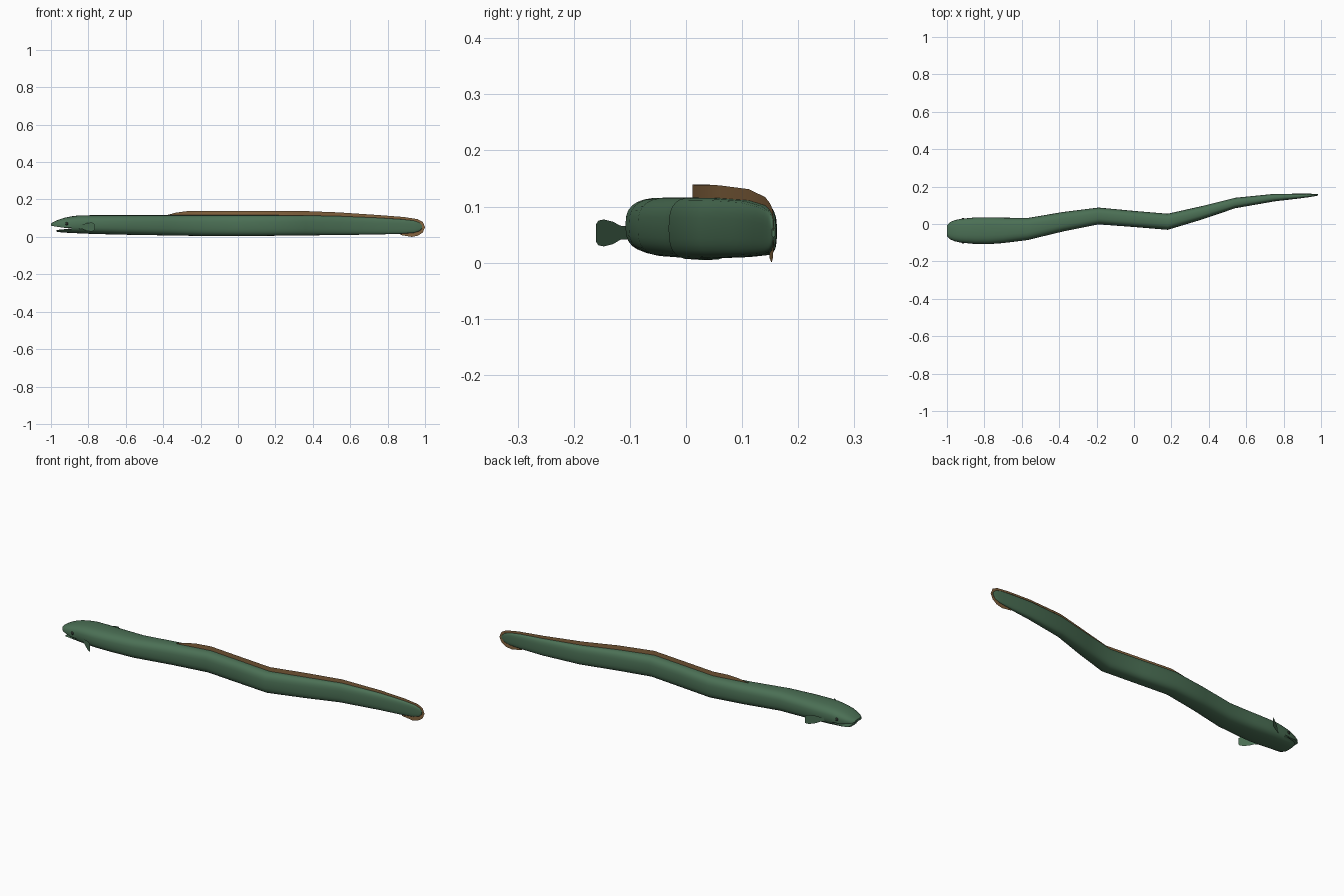
import bpy, bmesh, math

if "Cube" in bpy.data.objects:
    bpy.data.objects.remove(bpy.data.objects["Cube"])


def material(name, color):
    m = bpy.data.materials.new(name)
    m.diffuse_color = (*color, 1)
    m.use_nodes = True
    m.node_tree.nodes["Principled BSDF"].inputs["Base Color"].default_value = m.diffuse_color
    return m


GREEN = material("green_skin", (0.07, 0.16, 0.09))
BROWN = material("brown_fin", (0.24, 0.13, 0.05))
DARK = material("dark_eye", (0.02, 0.025, 0.02))
SIDES = 28


def finish(bm, name, mat, angle=40):
    bmesh.ops.recalc_face_normals(bm, faces=bm.faces)
    me = bpy.data.meshes.new(name)
    bm.to_mesh(me)
    bm.free()
    ob = bpy.data.objects.new(name, me)
    bpy.context.collection.objects.link(ob)
    me.materials.append(mat)
    bpy.ops.object.select_all(action='DESELECT')
    ob.select_set(True)
    bpy.context.view_layer.objects.active = ob
    bpy.ops.object.shade_smooth_by_angle(angle=math.radians(angle))
    return ob


def loft(name, stations, lows=None, highs=None):
    """Skin squarish oval sections (x, y, half width, bottom, top), optionally clipped in z."""
    bm = bmesh.new()
    rings = []
    for k, (x, y, hw, zb, zt) in enumerate(stations):
        ring = []
        for i in range(SIDES):
            a = 2 * math.pi * i / SIDES
            c, s = math.cos(a), math.sin(a)
            e = 2 / 2.8
            yy = y + hw * math.copysign(abs(c) ** e, c)
            zz = (zb + zt) / 2 + (zt - zb) / 2 * math.copysign(abs(s) ** e, s)
            if lows:
                zz = max(zz, lows[k])
            if highs:
                zz = min(zz, highs[k])
            ring.append(bm.verts.new((x, yy, zz)))
        rings.append(ring)
    for a, b in zip(rings, rings[1:]):
        for i in range(SIDES):
            j = (i + 1) % SIDES
            bm.faces.new((a[i], a[j], b[j], b[i]))
    bm.faces.new(rings[0])
    bm.faces.new(rings[-1])
    return finish(bm, name, GREEN)


def strip(name, pairs, mat):
    """Thin sheet between an inner and an outer edge."""
    bm = bmesh.new()
    rows = [[bm.verts.new(p) for p in pair] for pair in pairs]
    for a, b in zip(rows, rows[1:]):
        bm.faces.new((a[0], a[1], b[1], b[0]))
    return finish(bm, name, mat)


# Body, bending along its length
HEAD_Y = -0.036
body = [
    (-0.89, HEAD_Y, 0.067, 0.021, 0.110), (-0.85, HEAD_Y, 0.071, 0.019, 0.115),
    (-0.78, HEAD_Y, 0.072, 0.016, 0.116), (-0.70, -0.034, 0.068, 0.014, 0.116),
    (-0.57, -0.027, 0.059, 0.011, 0.116), (-0.38, 0.012, 0.052, 0.008, 0.116),
    (-0.19, 0.043, 0.045, 0.005, 0.116), (0.0, 0.027, 0.043, 0.005, 0.116),
    (0.18, 0.012, 0.043, 0.006, 0.116), (0.36, 0.059, 0.036, 0.008, 0.115),
    (0.54, 0.112, 0.028, 0.010, 0.111), (0.75, 0.141, 0.020, 0.013, 0.102),
    (0.88, 0.149, 0.013, 0.017, 0.094), (0.94, 0.153, 0.009, 0.022, 0.087),
    (0.97, 0.155, 0.006, 0.031, 0.077), (0.985, 0.156, 0.003, 0.046, 0.062),
]
loft("body", body)

# Snout and lower jaw, parted by an open mouth
head = [
    (-1.0, HEAD_Y, 0.028, 0.056, 0.072), (-0.985, HEAD_Y, 0.045, 0.030, 0.081),
    (-0.96, HEAD_Y, 0.056, 0.026, 0.092), (-0.93, HEAD_Y, 0.063, 0.023, 0.102),
    (-0.89, HEAD_Y, 0.067, 0.021, 0.110),
]
loft("upper_jaw", head, lows=[0.060, 0.057, 0.053, 0.049, 0.044])
jaw = [(-0.97, HEAD_Y, 0.046, 0.028, 0.085)] + head[2:]
loft("lower_jaw", jaw, highs=[0.036, 0.038, 0.041, 0.043])


def centre_y(x):
    for a, b in zip(body, body[1:]):
        if x <= b[0]:
            t = (x - a[0]) / (b[0] - a[0])
            return a[1] + t * (b[1] - a[1])
    return body[-1][1]


# Long fin over the back and around the tail: inner x, z and outer x, z
fin = [
    (-0.38, 0.112, -0.38, 0.117), (-0.33, 0.112, -0.33, 0.130),
    (-0.27, 0.112, -0.27, 0.138), (-0.19, 0.112, -0.19, 0.139),
    (0.0, 0.112, 0.0, 0.139), (0.18, 0.112, 0.18, 0.139),
    (0.36, 0.110, 0.36, 0.138), (0.54, 0.106, 0.54, 0.131),
    (0.75, 0.097, 0.75, 0.117), (0.88, 0.088, 0.89, 0.106),
    (0.94, 0.080, 0.96, 0.095), (0.965, 0.070, 0.988, 0.080),
    (0.975, 0.054, 1.0, 0.052), (0.965, 0.038, 0.988, 0.024),
    (0.94, 0.028, 0.963, 0.007), (0.91, 0.024, 0.93, 0.0),
    (0.87, 0.022, 0.87, 0.010),
]
strip("long_fin", [((a, centre_y(a), b), (c, centre_y(c), d)) for a, b, c, d in fin], BROWN)

# Paired side fins and eyes
fan = [(-0.2, 0.042, 0.064), (0.2, 0.041, 0.066), (0.45, 0.033, 0.073),
       (0.75, 0.029, 0.077), (0.93, 0.031, 0.075), (1.0, 0.037, 0.069)]
for side, s in (("front", -1), ("back", 1)):
    pts = [(-0.845 + 0.077 * t, HEAD_Y + s * (0.070 + 0.054 * t)) for t, _, _ in fan]
    strip(side + "_side_fin",
          [((x, y, lo), (x, y, hi)) for (x, y), (_, lo, hi) in zip(pts, fan)], GREEN)
    bm = bmesh.new()
    bmesh.ops.create_uvsphere(bm, u_segments=16, v_segments=10, radius=0.009)
    bmesh.ops.translate(bm, verts=bm.verts, vec=(-0.915, HEAD_Y + s * 0.060, 0.070))
    finish(bm, side + "_eye", DARK)
